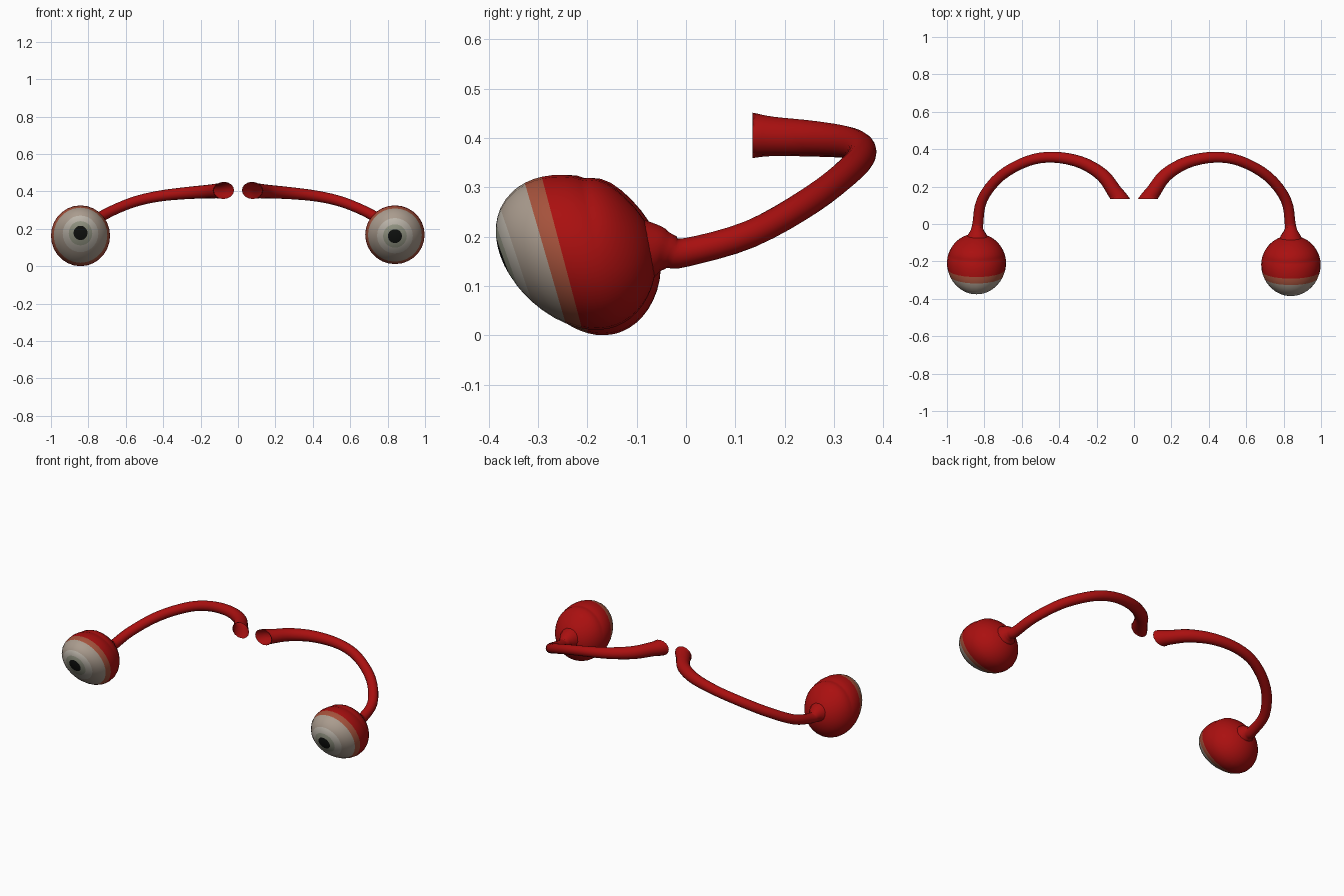
import bpy, bmesh, math
from mathutils import Vector

if "Cube" in bpy.data.objects:
    bpy.data.objects.remove(bpy.data.objects["Cube"])


def material(name, rgb):
    m = bpy.data.materials.new(name)
    m.diffuse_color = (*rgb, 1)
    m.use_nodes = True
    m.node_tree.nodes["Principled BSDF"].inputs["Base Color"].default_value = m.diffuse_color
    return m


RED = material("flesh red", (0.40, 0.005, 0.005))
TAN = material("pinkish rim", (0.38, 0.085, 0.045))
GREY = material("warm grey white", (0.40, 0.33, 0.27))
WHITE = material("eye white", (0.50, 0.46, 0.40))
IRIS = material("grey green iris", (0.32, 0.33, 0.25))
BLACK = material("pupil black", (0.006, 0.007, 0.006))


def finish(bm, name, mats):
    bmesh.ops.recalc_face_normals(bm, faces=bm.faces)
    me = bpy.data.meshes.new(name)
    bm.to_mesh(me)
    bm.free()
    for m in mats:
        me.materials.append(m)
    me.shade_smooth()
    ob = bpy.data.objects.new(name, me)
    bpy.context.collection.objects.link(ob)
    return ob


def bridge(bm, a, b, mat=0):
    n = len(a)
    for i in range(n):
        j = (i + 1) % n
        bm.faces.new((a[i], a[j], b[j], b[i])).material_index = mat


# Eyeball: rings about the view axis, sheared forward at the top
SEG = 28
ANGLES = [7, 13.6, 23.5, 30, 37, 46, 56, 65, 72, 78, 85, 92, 99, 103, 106,
          109, 115, 122, 130, 138, 146, 154, 162, 171]
BANDS = [(14, 5), (24, 4), (38, 3), (66, 2), (79, 1), (181, 0)]  # max angle, colour


def eyeball(name, cx, cy, cz, rx, rz, pupil_lift):
    bm = bmesh.new()

    def point(deg, phi):
        t = math.radians(deg)
        a, s = math.cos(t), math.sin(t)
        up = max(0, math.sin(phi))
        # fold behind the upper lid
        f = 1 + up * (0.06 * math.exp(-((deg - 122) / 15) ** 2)
                      - 0.03 * math.exp(-((deg - 105) / 4) ** 2))
        x, z = rx * s * f * math.cos(phi), rz * s * f * math.sin(phi)
        k = 0.24 + 0.12 * a
        lift = pupil_lift * max(0, a) ** 2
        return bm.verts.new((cx + x, cy - 0.157 * a - k * z, cz + z + lift))

    rings = [[point(d, 2 * math.pi * i / SEG) for i in range(SEG)] for d in ANGLES]
    front, back = point(0, 0), point(180, 0)
    for i in range(SEG):
        j = (i + 1) % SEG
        bm.faces.new((front, rings[0][i], rings[0][j])).material_index = 5
        bm.faces.new((back, rings[-1][j], rings[-1][i]))
    for k in range(len(ANGLES) - 1):
        mat = next(c for limit, c in BANDS if ANGLES[k + 1] < limit)
        bridge(bm, rings[k], rings[k + 1], mat)
    return finish(bm, name, [RED, TAN, GREY, WHITE, IRIS, BLACK])


eyeball("right_eyeball", 0.839, -0.219, 0.168, 0.159, 0.157, -0.008)
eyeball("left_eyeball", -0.842, -0.209, 0.1625, 0.158, 0.1625, 0.016)

# Stalk: x, y, z, radius along the centre line, from eyeball to open end
PATH = [(0.838, -0.11, 0.170, 0.075), (0.838, -0.06, 0.173, 0.052),
        (0.838, -0.035, 0.170, 0.036), (0.835, 0.0, 0.168, 0.029),
        (0.812, 0.13, 0.205, 0.028), (0.715, 0.255, 0.275, 0.028),
        (0.567, 0.337, 0.340, 0.028), (0.43, 0.357, 0.373, 0.029),
        (0.285, 0.33, 0.390, 0.032), (0.17, 0.262, 0.398, 0.036),
        (0.105, 0.175, 0.403, 0.040), (0.077, 0.135, 0.405, 0.046)]


def smooth_path(pts, steps=4):
    p = [Vector(q) for q in pts]
    p = [2 * p[0] - p[1]] + p + [2 * p[-1] - p[-2]]
    out = []
    for a, b, c, d in zip(p, p[1:], p[2:], p[3:]):
        for i in range(steps):
            t = i / steps
            out.append(0.5 * (2 * b + (c - a) * t + (2 * a - 5 * b + 4 * c - d) * t * t
                              + (3 * b - a - 3 * c + d) * t ** 3))
    return out + [p[-2]]


def stalk(name, side):
    bm = bmesh.new()
    pts = smooth_path(PATH)
    rings = []
    for i, q in enumerate(pts):
        tan = (pts[min(i + 1, len(pts) - 1)] - pts[max(i - 1, 0)]).to_3d().normalized()
        u = tan.cross(Vector((0, 0, 1))).normalized()
        v = u.cross(tan)
        ring = []
        for s in range(16):
            ang = 2 * math.pi * s / 16
            w = q.to_3d() + (u * math.cos(ang) + v * math.sin(ang)) * q[3]
            # inner end is cut flat, facing the front
            if i == len(pts) - 1 or (i > 30 and w.y < 0.135):
                w += tan * ((0.135 - w.y) / tan.y)
            ring.append(bm.verts.new((w.x * side, w.y, w.z)))
        rings.append(ring)
    for a, b in zip(rings, rings[1:]):
        bridge(bm, a, b)
    return finish(bm, name, [RED])


stalk("right_stalk", 1)
stalk("left_stalk", -1)
